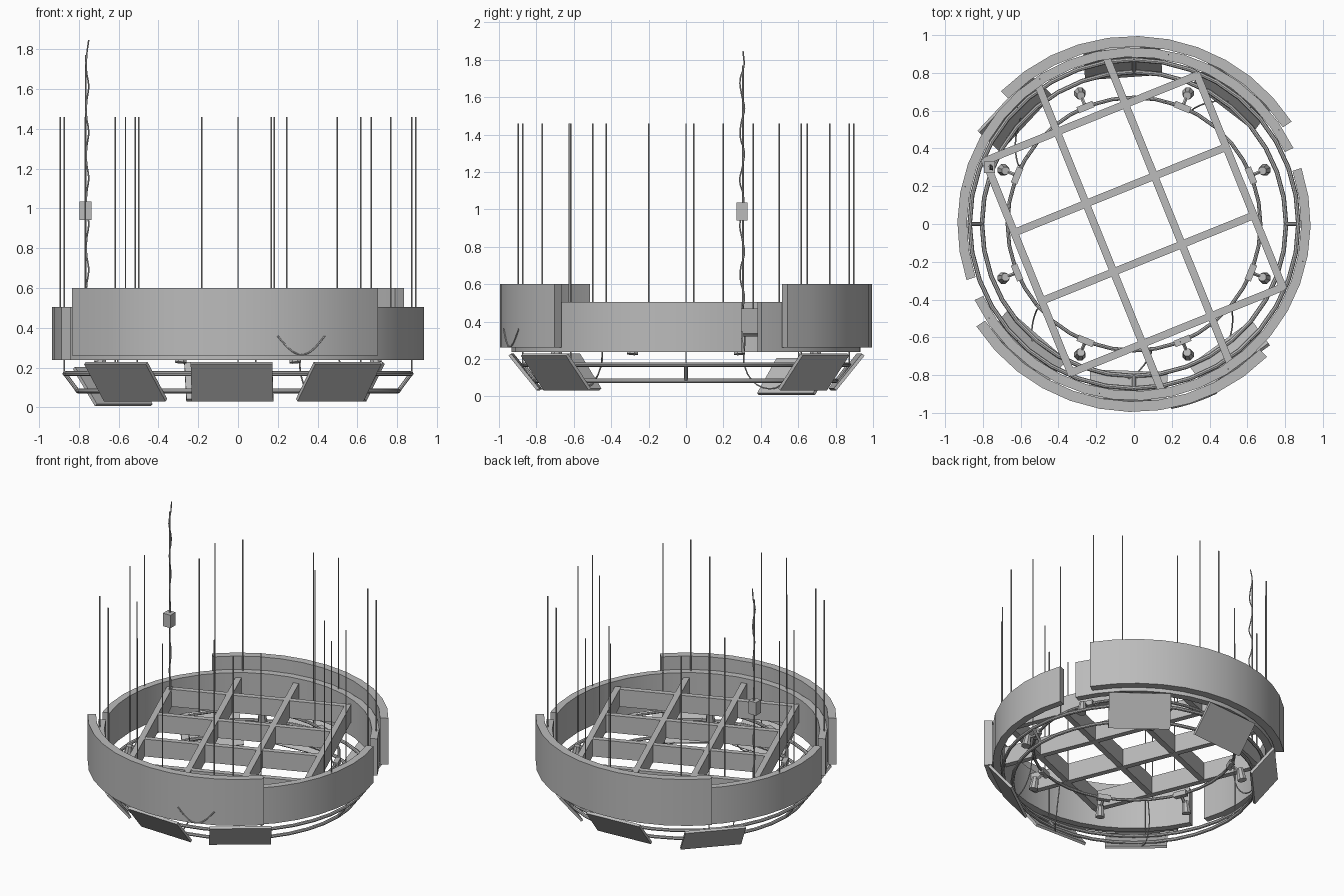
import bpy, bmesh, math
from mathutils import Matrix, Vector

if "Cube" in bpy.data.objects:
    bpy.data.objects.remove(bpy.data.objects["Cube"], do_unlink=True)

grey = bpy.data.materials.new("neutral_grey")
grey.use_nodes = True
grey.diffuse_color = (0.5, 0.5, 0.5, 1)
grey.node_tree.nodes["Principled BSDF"].inputs["Base Color"].default_value = (0.5, 0.5, 0.5, 1)


def polar(r, deg, z=0.0):
    a = math.radians(deg)
    return Vector((r * math.cos(a), r * math.sin(a), z))


def finish(name, bm, smooth=False):
    bmesh.ops.recalc_face_normals(bm, faces=bm.faces)
    mesh = bpy.data.meshes.new(name)
    bm.to_mesh(mesh)
    bm.free()
    mesh.materials.append(grey)
    ob = bpy.data.objects.new(name, mesh)
    bpy.context.collection.objects.link(ob)
    if smooth:
        bpy.ops.object.select_all(action='DESELECT')
        ob.select_set(True)
        bpy.context.view_layer.objects.active = ob
        bpy.ops.object.shade_smooth_by_angle(angle=math.radians(35))
    return ob


def sweep(bm, sections, closed=False):
    """Skin a list of cross-sections, each a list of points."""
    rows = [[bm.verts.new(p) for p in s] for s in sections]
    n = len(rows[0])
    pairs = list(zip(rows, rows[1:])) + ([(rows[-1], rows[0])] if closed else [])
    for a, b in pairs:
        for i in range(n):
            j = (i + 1) % n
            bm.faces.new((a[i], a[j], b[j], b[i]))
    if not closed:
        bm.faces.new(rows[0])
        bm.faces.new(rows[-1])


def arc_panel(name, r0, r1, z0, z1, a0, a1, steps):
    bm = bmesh.new()
    angles = [a0 + (a1 - a0) * i / steps for i in range(steps + 1)]
    sweep(bm, [[polar(r0, a, z0), polar(r1, a, z0), polar(r1, a, z1), polar(r0, a, z1)]
               for a in angles])
    return finish(name, bm, True)


def tube_ring(name, radius, z, tube, steps=36):
    bm = bmesh.new()
    sweep(bm, [[polar(radius + tube * math.cos(k * math.pi / 4), a * 360 / steps,
                      z + tube * math.sin(k * math.pi / 4)) for k in range(8)]
               for a in range(steps)], closed=True)
    return finish(name, bm, True)


def add_box(bm, size, matrix):
    bmesh.ops.create_cube(bm, size=1, matrix=matrix @ Matrix.Diagonal((*size, 1)))


def add_rod(bm, p, q, radius, sides=6, radius2=None):
    p, q = Vector(p), Vector(q)
    turn = (q - p).to_track_quat('Z', 'Y').to_matrix().to_4x4()
    bmesh.ops.create_cone(bm, cap_ends=True, segments=sides, radius1=radius,
                          radius2=radius if radius2 is None else radius2,
                          depth=(q - p).length,
                          matrix=Matrix.Translation((p + q) / 2) @ turn)


def wire(name, points, radius=0.004):
    cu = bpy.data.curves.new(name, 'CURVE')
    cu.dimensions = '3D'
    cu.bevel_depth = radius
    cu.bevel_resolution = 1
    cu.resolution_u = 4
    sp = cu.splines.new('BEZIER')
    sp.bezier_points.add(len(points) - 1)
    for bp, p in zip(sp.bezier_points, points):
        bp.co = p
        bp.handle_left_type = bp.handle_right_type = 'AUTO'
    cu.materials.append(grey)
    ob = bpy.data.objects.new(name, cu)
    bpy.context.collection.objects.link(ob)


# Curved fascia: two inner half rings and two taller outer panels
for label, turn in (("back", 0), ("front", 180)):
    arc_panel(label + "_half_ring", 0.885, 0.935, 0.238, 0.505, 25.5 + turn, 198.5 + turn, 18)
    arc_panel(label + "_tall_panel", 0.94, 0.995, 0.262, 0.6, 33 + turn, 135 + turn, 11)

# Lattice of deep beams, turned in plan
bm = bmesh.new()
lattice = Matrix.Rotation(math.radians(22), 4, 'Z')
for off in (-0.605, -0.195, 0.195, 0.605):
    long = 1.74 if abs(off) < 0.4 else 1.24
    add_box(bm, (0.04, long, 0.13), lattice @ Matrix.Translation((off, 0, 0.405)))
    add_box(bm, (1.22, 0.04, 0.126), lattice @ Matrix.Translation((0, off, 0.405)))
finish("beam_lattice", bm)

# Tube rings below the fascia, with slanted ties between the lower pair
tube_ring("upper_tube_ring", 0.87, 0.17, 0.012)
tube_ring("lower_tube_ring", 0.805, 0.083, 0.012)
tube_ring("lamp_ring", 0.67, 0.33, 0.01)
bm = bmesh.new()
for a in range(0, 360, 90):
    add_rod(bm, polar(0.87, a, 0.17), polar(0.805, a, 0.083), 0.01, 8)
finish("ring_ties", bm, True)

# Lamps with clamps around the inner ring
bm = bmesh.new()
for k in range(8):
    a = 22.5 + 45 * k
    face = Matrix.Rotation(math.radians(a), 4, 'Z')
    add_box(bm, (0.035, 0.09, 0.035), Matrix.Translation(polar(0.67, a, 0.33)) @ face)
    add_rod(bm, polar(0.67, a, 0.325), polar(0.735, a, 0.29), 0.01)
    add_rod(bm, polar(0.735, a, 0.31), polar(0.75, a, 0.225), 0.022, 8, 0.032)
finish("lamps", bm)

# Tilted screens hung on the tube rings
names = ("back_left", "back", "back_right", "front_right", "front", "front_left")
for name, a in zip(names, (52.5, 94, 137, 229, 268, 306)):
    drop = 0.025 if name == "back_right" else 0
    out = polar(1, a)
    side = polar(1, a + 90)
    slant = (out * 0.63 + Vector((0, 0, 0.777))).normalized()
    normal = side.cross(slant)
    m = Matrix((side, slant, normal)).transposed().to_4x4()
    m.translation = polar(0.86, a, 0.13 - drop)
    bm = bmesh.new()
    add_box(bm, (0.41, 0.24, 0.018), m)
    finish(name + "_screen", bm)

# Suspension rods for fascia, tube rings and lamp ring
bm = bmesh.new()
hangers = [(0.915, a + t, 0.45) for a in (33, 78.5, 123, 167.5) for t in (0, 180)]
hangers += [(0.872, 45 * k, 0.17) for k in range(8)]
hangers += [(0.67, 3.5 + 72 * k, 0.33) for k in range(5)]
for r, a, z in hangers:
    add_rod(bm, polar(r, a, z), polar(r, a, 1.46), 0.004)
finish("suspension_rods", bm, True)

# Power drop: hoist box, straight line and wavy cable
bm = bmesh.new()
add_box(bm, (0.06, 0.06, 0.095), Matrix.Translation((-0.765, 0.3, 0.988)))
add_rod(bm, (-0.765, 0.305, 0.42), (-0.765, 0.305, 1.77), 0.005)
finish("power_drop", bm)
wire("wavy_cable", [(-0.757 + 0.007 * math.cos(2.1 * i), 0.3 + 0.013 * math.sin(1.9 * i),
                     0.46 + 1.385 * i / 18) for i in range(19)])

# Loose wires: one loop on the front panel, the others from lamps to screens
wire("panel_loop", [polar(0.995, 281.5 + 14.5 * (i / 8),
                          0.36 - 0.095 * math.sin(math.pi * i / 8)) for i in range(9)])
for i, (a, b) in enumerate(((306, 318), (137, 152), (229, 222), (268, 277), (52.5, 62))):
    wire("screen_wire_%d" % (i + 1), [polar(0.82, a, 0.1), polar(0.77, (a + b) / 2, 0.04),
                                      polar(0.7, b, 0.12), polar(0.67, b, 0.33)])
